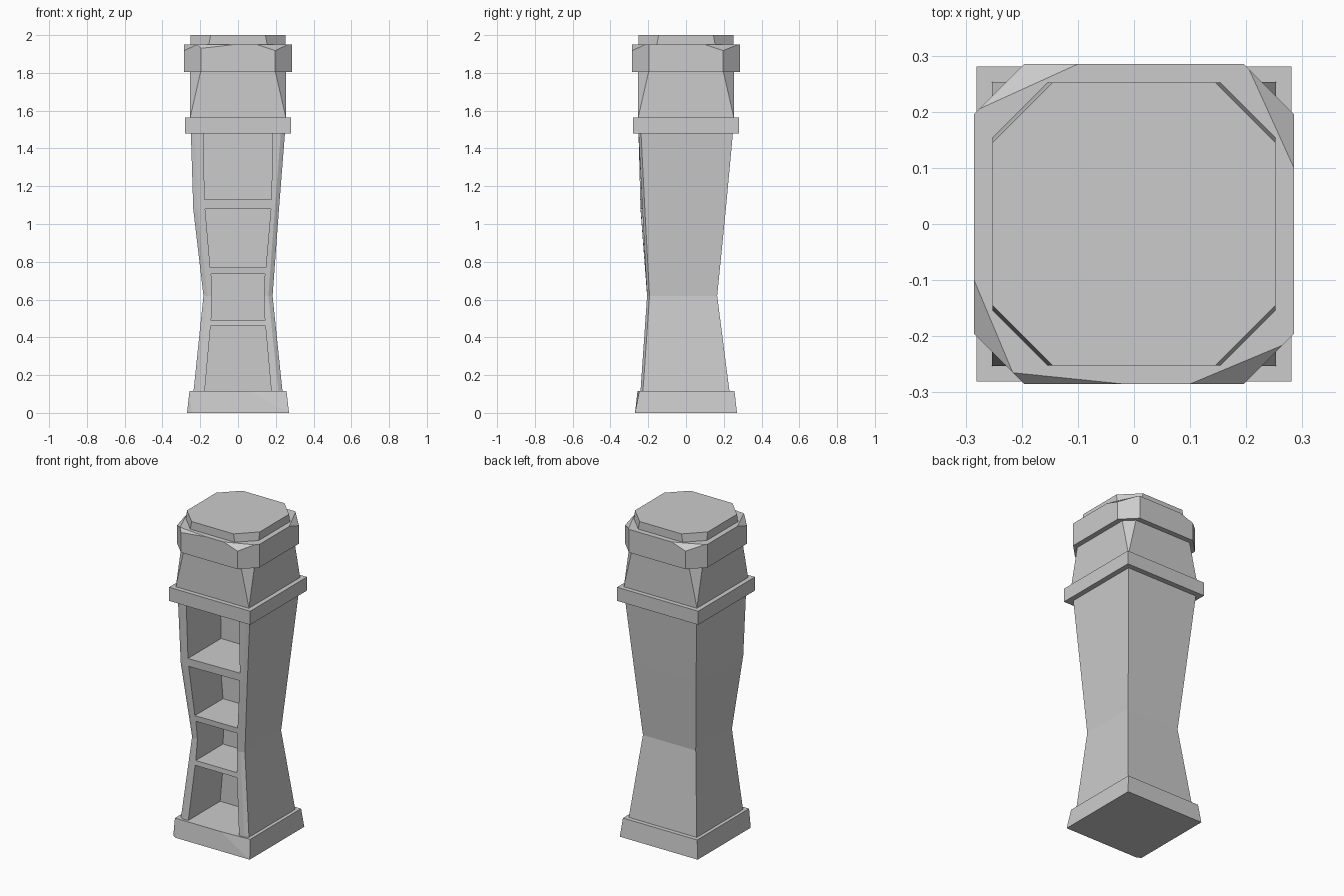
import bpy, bmesh
from mathutils import Vector

if "Cube" in bpy.data.objects:
    bpy.data.objects.remove(bpy.data.objects["Cube"], do_unlink=True)

stone = bpy.data.materials.new("plain grey")
stone.use_nodes = True
grey = (0.6, 0.6, 0.6, 1)
stone.diffuse_color = grey
stone.node_tree.nodes["Principled BSDF"].inputs["Base Color"].default_value = grey


def loft(bm, rings):
    """Join equal rings of points, bottom to top, into a closed solid."""
    loops = [[bm.verts.new(p) for p in ring] for ring in rings]
    n = len(loops[0])
    for low, high in zip(loops, loops[1:]):
        for i in range(n):
            j = (i + 1) % n
            bm.faces.new((low[i], low[j], high[j], high[i]))
    bm.faces.new(loops[0][::-1])
    bm.faces.new(loops[-1])


def chip(bm, a, b, c):
    """Slice off a corner along the plane through three points."""
    a, b, c = Vector(a), Vector(b), Vector(c)
    normal = (b - a).cross(c - a)
    if normal.dot(a - Vector((0, 0, a.z / 2))) < 0:
        normal.negate()
    bmesh.ops.bisect_plane(bm, geom=bm.verts[:] + bm.edges[:] + bm.faces[:],
                           plane_co=a, plane_no=normal, clear_outer=True)
    bmesh.ops.holes_fill(bm, edges=[e for e in bm.edges if e.is_boundary])


def build(name, bm):
    bmesh.ops.recalc_face_normals(bm, faces=bm.faces)
    mesh = bpy.data.meshes.new(name)
    bm.to_mesh(mesh)
    bm.free()
    mesh.materials.append(stone)
    obj = bpy.data.objects.new(name, mesh)
    bpy.context.scene.collection.objects.link(obj)
    return obj


def square(h, z):
    return [(-h, -h, z), (h, -h, z), (h, h, z), (-h, h, z)]


def octagon(h, k, z):
    return [(-k, -h, z), (k, -h, z), (h, -k, z), (h, k, z),
            (k, h, z), (-k, h, z), (-h, k, z), (-h, -k, z)]


def solid(name, rings, chips=()):
    bm = bmesh.new()
    loft(bm, rings)
    for points in chips:
        chip(bm, *points)
    return build(name, bm)


# Plinth, worn at its front corners
solid("plinth", [square(0.27, 0), square(0.257, 0.115)],
      [((-0.245, -0.27, 0), (-0.27, -0.255, 0), (-0.257, -0.257, 0.115)),
       ((0.08, -0.259, 0.1), (0.27, -0.27, 0.0), (0.259, -0.25, 0.1))])


# Waisted body with chamfered front edges
def body_ring(z, x, front, back, bulge=0):
    return [(-x - bulge + 0.022, front - bulge / 2, z), (x - 0.022, front, z),
            (x, front + 0.013, z), (x, back, z),
            (-x, back, z), (-x - bulge, front + 0.013 - bulge / 2, z)]


body = solid("shelf_body", [
    body_ring(0.1, 0.237, -0.242, 0.232),
    body_ring(0.62, 0.183, -0.206, 0.165),
    body_ring(1.08, 0.217, -0.231, 0.211, 0.02),
    body_ring(1.5, 0.25, -0.252, 0.25)])

# Four open compartments: height and half width up each side, then depth
compartments = [
    ([(0.05, 0.182), (0.46, 0.145)], 0.075),
    ([(0.49, 0.142), (0.62, 0.137), (0.735, 0.142)], 0.055),
    ([(0.77, 0.147), (1.08, 0.174)], 0.062),
    ([(1.13, 0.177), (1.55, 0.184)], 0.085)]
bm = bmesh.new()
for sides, back in compartments:
    loft(bm, [[(-x, -0.4, z), (x, -0.4, z), (x, back, z), (-x, back, z)]
              for z, x in sides])
cutter = build("compartment_cutter", bm)
cutter.hide_render = True
cut = body.modifiers.new("compartments", 'BOOLEAN')
cut.operation = 'DIFFERENCE'
cut.solver = 'EXACT'
cut.object = cutter
bpy.context.view_layer.objects.active = body
bpy.ops.object.modifier_apply(modifier=cut.name)
bpy.data.objects.remove(cutter, do_unlink=True)

# Square collar
solid("collar", [square(0.281, 1.478), square(0.281, 1.563)])

# Neck: square below, with corners cut away toward the top
bm = bmesh.new()
loft(bm, [square(0.253, 1.55), square(0.253, 1.82)])
for sx in (-1, 1):
    for sy in (-1, 1):
        chip(bm, (sx * 0.253, sy * 0.253, 1.565),
             (sx * 0.253, sy * 0.197, 1.81), (sx * 0.197, sy * 0.253, 1.81))
build("neck", bm)

# Eight-sided band with chipped top corners
top, low = 1.95, 1.918
solid("upper_band", [octagon(0.285, 0.196, 1.805), octagon(0.285, 0.196, top)], [
    ((0.1, -0.285, top), (0.265, -0.216, top), (0.196, -0.285, low)),
    ((0.285, 0.1, top), (0.205, 0.276, top), (0.285, 0.196, low)),
    ((-0.1, 0.285, top), (-0.276, 0.205, top), (-0.196, 0.285, low)),
    ((-0.285, -0.1, top), (-0.216, -0.265, top), (-0.285, -0.196, low)),
    ((-0.02, -0.285, top), (-0.216, -0.265, top), (-0.196, -0.285, 1.93))])

# Cap slab
solid("cap", [octagon(0.252, 0.156, 1.94), octagon(0.252, 0.145, 2.0)])
